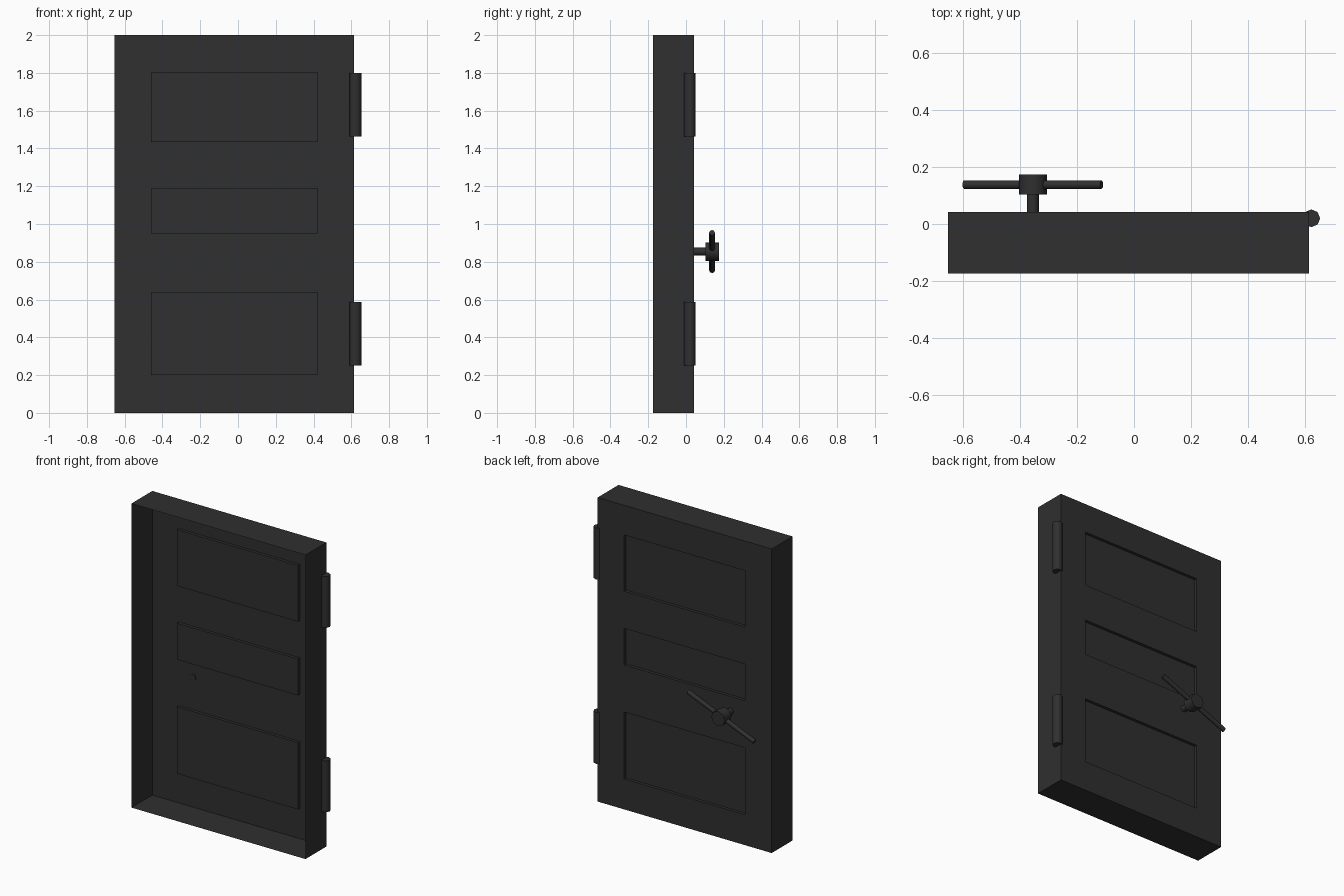
import bpy, bmesh, math
from mathutils import Vector

if "Cube" in bpy.data.objects:
    bpy.data.objects.remove(bpy.data.objects["Cube"])

iron = bpy.data.materials.new("dark_iron")
iron.diffuse_color = (0.029, 0.029, 0.029, 1)
iron.use_nodes = True
iron.node_tree.nodes["Principled BSDF"].inputs["Base Color"].default_value = iron.diffuse_color


def finish(bm, name):
    bmesh.ops.recalc_face_normals(bm, faces=bm.faces)
    mesh = bpy.data.meshes.new(name)
    bm.to_mesh(mesh)
    bm.free()
    mesh.materials.append(iron)
    obj = bpy.data.objects.new(name, mesh)
    bpy.context.collection.objects.link(obj)
    return obj


def rod(name, start, end, radius, turn=0.0):
    """Eight-sided capped rod with smooth sides between two points."""
    a, b = Vector(start), Vector(end)
    bm = bmesh.new()
    bmesh.ops.create_cone(bm, cap_ends=True, segments=8, radius1=radius,
                          radius2=radius, depth=(b - a).length)
    bmesh.ops.recalc_face_normals(bm, faces=bm.faces)
    for f in bm.faces:
        f.smooth = len(f.verts) == 4
    for e in bm.edges:
        if any(len(f.verts) == 8 for f in e.link_faces):
            e.smooth = False
    obj = finish(bm, name)
    obj.location = (a + b) / 2
    obj.rotation_euler = (b - a).to_track_quat('Z', 'Y').to_euler()
    return obj


# Door: thin sheet with three recessed panels, sides folded towards the front
BACK, FRONT, RECESS = 0.042, -0.174, 0.02
xs = [-0.653, -0.46, 0.42, 0.613]
zs = [0, 0.20, 0.64, 0.95, 1.19, 1.435, 1.805, 2.0]
bm = bmesh.new()
grid = [[bm.verts.new((x, BACK, z)) for x in xs] for z in zs]
panels = []
for j in range(len(zs) - 1):
    for i in range(len(xs) - 1):
        f = bm.faces.new((grid[j][i], grid[j + 1][i],
                          grid[j + 1][i + 1], grid[j][i + 1]))
        if i == 1 and j % 2 == 1:
            panels.append(f)
rim = [e for e in bm.edges if e.is_boundary]
geom = bmesh.ops.extrude_edge_only(bm, edges=rim)["geom"]
for v in geom:
    if isinstance(v, bmesh.types.BMVert):
        v.co.y = FRONT
for f in bmesh.ops.extrude_discrete_faces(bm, faces=panels)["faces"]:
    for v in f.verts:
        v.co.y = BACK - RECESS
finish(bm, "door")

# Hinges
for name, z0, z1 in (("lower_hinge", 0.25, 0.588), ("upper_hinge", 1.463, 1.80)):
    rod(name, (0.622, 0.02, z0), (0.622, 0.02, z1), 0.031)

# Handle: shaft, hub and two tilted bars
HX, HZ, HY = -0.355, 0.854, 0.138
rod("handle_shaft", (HX, 0.036, HZ), (HX, 0.12, HZ), 0.021)
rod("handle_hub", (HX, 0.103, HZ), (HX, 0.174, HZ), 0.049)
tilt = math.radians(22.5)
for name, s in (("handle_bar_right", 1), ("handle_bar_left", -1)):
    d = Vector((math.cos(tilt), 0, math.sin(tilt))) * s
    c = Vector((HX, HY, HZ))
    rod(name, c + d * 0.03, c + d * 0.261, 0.015)
